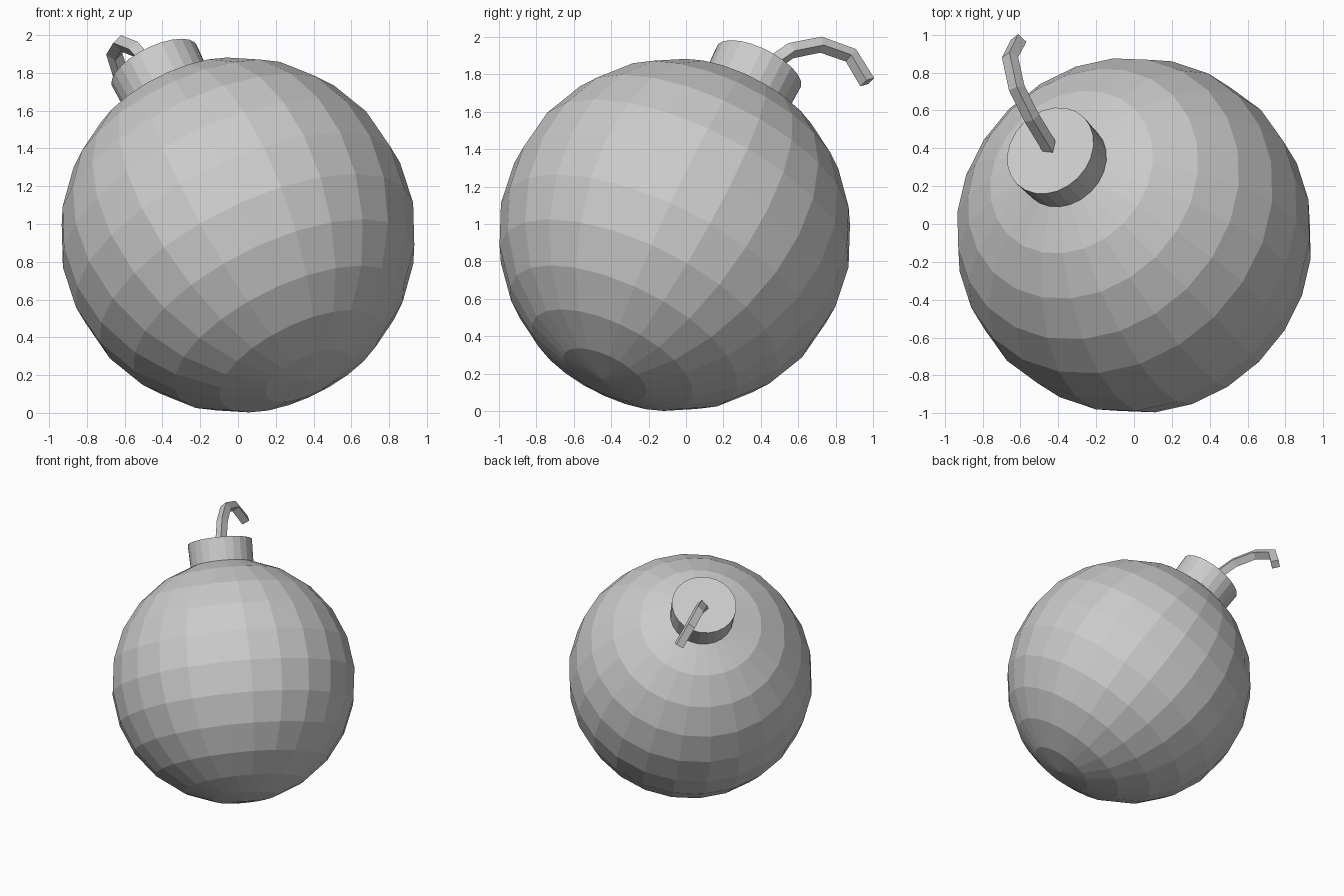
import bpy
import bmesh
from mathutils import Vector, Matrix

cube = bpy.data.objects.get("Cube")
if cube:
    bpy.data.objects.remove(cube, do_unlink=True)

RADIUS = 0.943
CENTRE = Vector((0, -0.06, 0.942))
AXIS = Vector((-0.405, 0.41, 0.82)).normalized()
SIDES = 24

# Tilted frame shared by the ball and its neck: local z runs through the neck
side = Vector((0, 0, 1)).cross(AXIS).normalized()
frame = Matrix((side, AXIS.cross(side), AXIS)).transposed().to_4x4()
frame.translation = CENTRE

grey = bpy.data.materials.new("plain grey")
grey.use_nodes = True
colour = (0.6, 0.6, 0.6, 1)
grey.diffuse_color = colour
grey.node_tree.nodes["Principled BSDF"].inputs["Base Color"].default_value = colour


def add_object(name, mesh):
    mesh.materials.clear()
    mesh.materials.append(grey)
    obj = bpy.data.objects.new(name, mesh)
    bpy.context.collection.objects.link(obj)
    return obj


def add_part(name, bm):
    mesh = bpy.data.meshes.new(name)
    bm.to_mesh(mesh)
    bm.free()
    return add_object(name, mesh)


# Faceted ball
bm = bmesh.new()
bmesh.ops.create_uvsphere(bm, u_segments=SIDES, v_segments=12, radius=RADIUS, matrix=frame)
add_part("ball_body", bm)

# Short round neck, sunk into the ball
bm = bmesh.new()
bottom, top = 0.88, 1.094
bmesh.ops.create_cone(bm, cap_ends=True, segments=SIDES, radius1=0.243, radius2=0.25,
                      depth=top - bottom,
                      matrix=frame @ Matrix.Translation((0, 0, (bottom + top) / 2)))
add_part("neck", bm)

# Bent four-sided fuse
path = [(-0.43, 0.38, 1.80), (-0.54, 0.56, 1.925), (-0.62, 0.72, 1.957),
        (-0.655, 0.88, 1.9), (-0.61, 0.967, 1.757)]
curve = bpy.data.curves.new("fuse_path", "CURVE")
curve.dimensions = "3D"
curve.bevel_depth = 0.043
curve.bevel_resolution = 0
curve.use_fill_caps = True
spline = curve.splines.new("POLY")
spline.points.add(len(path) - 1)
for point, co in zip(spline.points, path):
    point.co = (*co, 1)
helper = bpy.data.objects.new("fuse_path", curve)
bpy.context.collection.objects.link(helper)
bpy.context.view_layer.update()
mesh = bpy.data.meshes.new_from_object(helper.evaluated_get(bpy.context.evaluated_depsgraph_get()))
bpy.data.objects.remove(helper, do_unlink=True)
for polygon in mesh.polygons:
    polygon.use_smooth = False
add_object("fuse", mesh)
